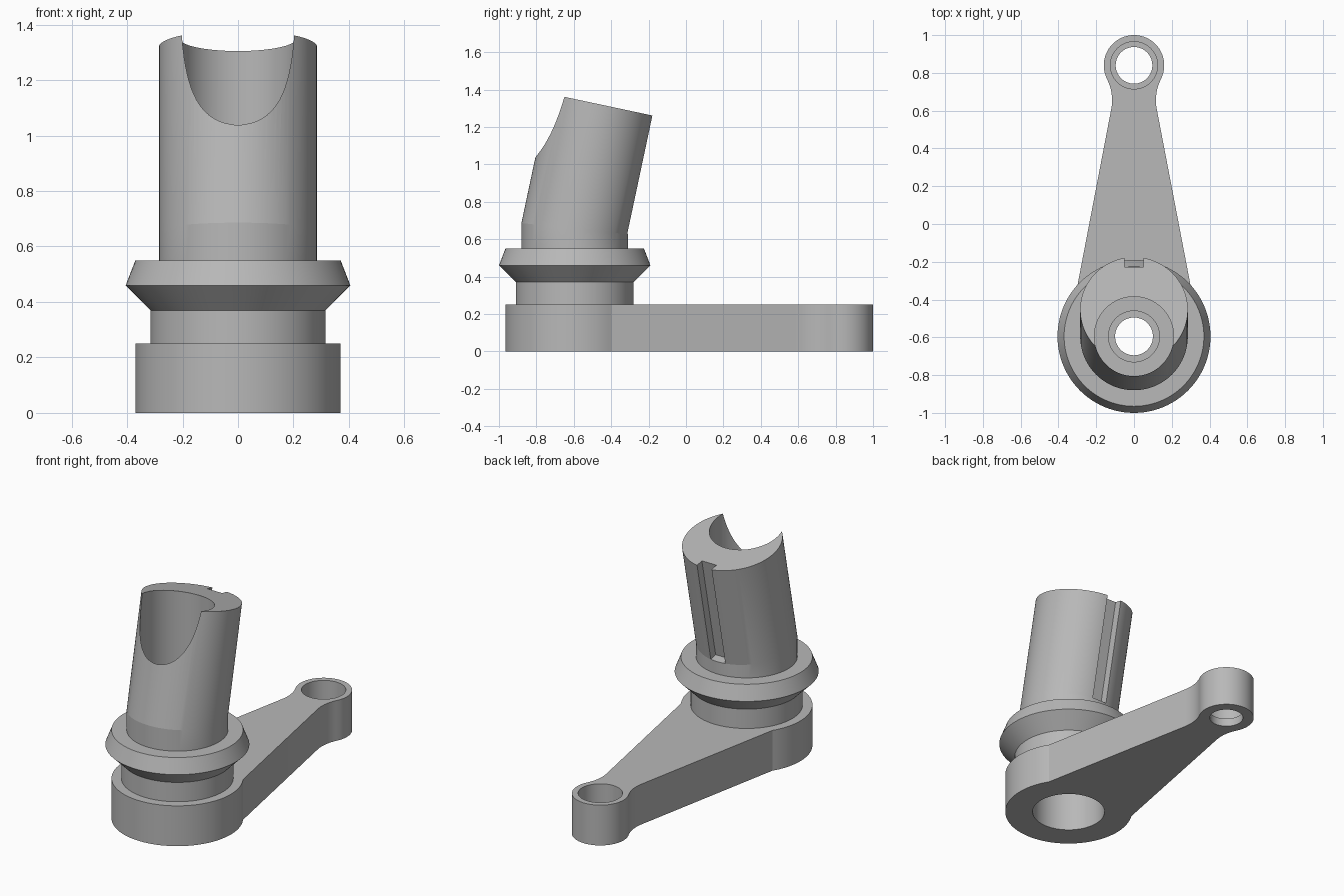
import bpy, bmesh, math
from mathutils import Matrix, Vector

cube = bpy.data.objects.get("Cube")
if cube:
    bpy.data.objects.remove(cube, do_unlink=True)

SEG = 96
POST_Y = -0.595          # vertical axis of the boss, collar and post foot
EYE_Y = 0.84             # axis of the small eye
TILT = math.radians(12)  # backward lean of the post
BEND_Z = 0.656           # height where the post starts to lean
POST_R = 0.285
POST_LEN = 0.678

metal = bpy.data.materials.new("plain_grey")
metal.use_nodes = True
grey = (0.48, 0.48, 0.48, 1)
metal.diffuse_color = grey
metal.node_tree.nodes["Principled BSDF"].inputs["Base Color"].default_value = grey


def skin(name, loops):
    """Bridge matching closed loops and cap both ends."""
    bm = bmesh.new()
    rings = [[bm.verts.new(p) for p in loop] for loop in loops]
    for a, b in zip(rings, rings[1:]):
        for i in range(len(a)):
            j = (i + 1) % len(a)
            bm.faces.new((a[i], a[j], b[j], b[i]))
    bm.faces.new(rings[0][::-1])
    bm.faces.new(rings[-1])
    bmesh.ops.recalc_face_normals(bm, faces=bm.faces)
    mesh = bpy.data.meshes.new(name)
    bm.to_mesh(mesh)
    bm.free()
    obj = bpy.data.objects.new(name, mesh)
    bpy.context.collection.objects.link(obj)
    mesh.materials.append(metal)
    return obj


def circle(r, z=0, y=0):
    steps = [math.tau * i / SEG for i in range(SEG)]
    return [Vector((r * math.cos(a), y + r * math.sin(a), z)) for a in steps]


def lathe(name, profile, y):
    return skin(name, [circle(r, z, y) for r, z in profile])


def arc(cx, cy, r, a0, a1, n):
    steps = [a0 + (a1 - a0) * i / n for i in range(n + 1)]
    return [(cx + r * math.cos(a), cy + r * math.sin(a)) for a in steps]


def cut(obj, cutter):
    mod = obj.modifiers.new("cut", "BOOLEAN")
    mod.operation = "DIFFERENCE"
    mod.solver = "EXACT"
    mod.object = cutter
    bpy.context.view_layer.objects.active = obj
    bpy.ops.object.modifier_apply(modifier=mod.name)


# Lever: half outline of boss, taper, fillet and eye, then mirrored
half = arc(0, POST_Y, 0.37, -math.pi / 2, 0.56, 36)
half += arc(0.363, 0.655, 0.247, math.pi + 0.185, math.pi - 0.472, 12)
half += arc(0, EYE_Y, 0.16, -0.472, math.pi / 2, 36)[1:]
outline = half + [(-x, y) for x, y in half[-2:0:-1]]
lever = skin("lever_arm", [[(x, y, z) for x, y in outline] for z in (0, 0.25)])

# Neck and bevelled collar
collar = lathe("neck_and_collar",
               [(0.315, 0.25), (0.315, 0.37), (0.405, 0.46), (0.37, 0.55)], POST_Y)

# Post: upright foot, mitred bend, leaning shaft with a square end
lean = Matrix.Translation((0, POST_Y, BEND_Z)) @ Matrix.Rotation(-TILT, 4, "X")
bend = [Vector((p.x, p.y, BEND_Z - (p.y - POST_Y) * math.tan(TILT / 2)))
        for p in circle(POST_R, 0, POST_Y)]
post = skin("leaning_post", [circle(POST_R, 0.55, POST_Y), bend,
                             [lean @ p for p in circle(POST_R, POST_LEN)]])

# Stepped vertical bore through all three parts
bore = lathe("bore_cutter", [(0.21, -0.1), (0.21, 0.27), (0.135, 0.27), (0.135, 0.36),
                             (0.1, 0.36), (0.1, 0.42), (0.135, 0.42), (0.135, 0.5),
                             (0.21, 0.5), (0.21, 1.6)], POST_Y)
for part in (lever, collar, post):
    cut(part, bore)

# Counterbored hole in the eye
eye = lathe("eye_cutter", [(0.097, -0.1), (0.097, 0.05), (0.125, 0.05), (0.125, 0.4)], EYE_Y)
cut(lever, eye)

# Keyway along the back of the post
slot = skin("keyway_cutter", [[lean @ Vector((x, y, z)) for x, y in
                               ((-0.05, 0.232), (0.05, 0.232), (0.05, 0.4), (-0.05, 0.4))]
                              for z in (0.03, 0.9)])
cut(post, slot)

for helper in (bore, eye, slot):
    bpy.data.objects.remove(helper, do_unlink=True)

# Smooth round walls, keep the machined edges crisp
bpy.ops.object.select_all(action="DESELECT")
for part in (lever, collar, post):
    part.select_set(True)
bpy.context.view_layer.objects.active = post
bpy.ops.object.shade_smooth_by_angle(angle=math.radians(9))
